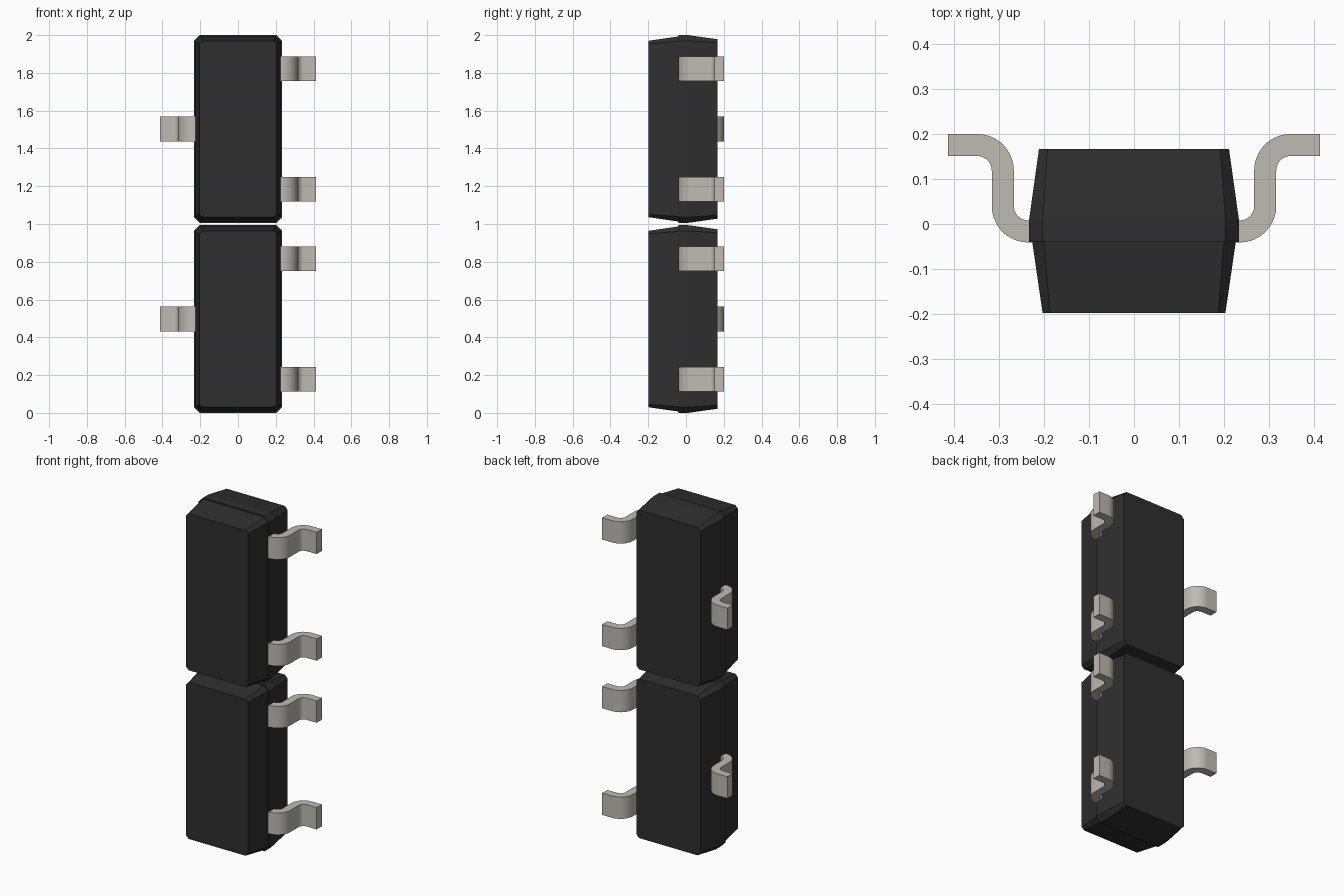
import bpy, bmesh, math

if "Cube" in bpy.data.objects:
    bpy.data.objects.remove(bpy.data.objects["Cube"], do_unlink=True)


def material(name, color, rough):
    m = bpy.data.materials.new(name)
    m.use_nodes = True
    m.diffuse_color = (*color, 1)
    bsdf = m.node_tree.nodes["Principled BSDF"]
    bsdf.inputs["Base Color"].default_value = (*color, 1)
    bsdf.inputs["Roughness"].default_value = rough
    return m


BLACK = material("black_plastic", (0.028, 0.028, 0.028), 0.6)
METAL = material("pale_metal", (0.52, 0.495, 0.445), 0.5)


def loft(name, rings, mat):
    """Skin matching closed rings and cap both ends."""
    bm = bmesh.new()
    loops = [[bm.verts.new(p) for p in ring] for ring in rings]
    n = len(loops[0])
    for a, b in zip(loops, loops[1:]):
        for i in range(n):
            j = (i + 1) % n
            bm.faces.new((a[i], a[j], b[j], b[i]))
    bm.faces.new(loops[0])
    bm.faces.new(loops[-1])
    bmesh.ops.recalc_face_normals(bm, faces=bm.faces)
    mesh = bpy.data.meshes.new(name)
    bm.to_mesh(mesh)
    bm.free()
    mesh.materials.append(mat)
    ob = bpy.data.objects.new(name, mesh)
    bpy.context.collection.objects.link(ob)
    return ob


def body_ring(y, inset, cut, zc):
    """Rectangle with cut corners, facing along y."""
    w, h = 0.233 - inset, 0.497 - inset
    pts = [(w, h - cut), (w - cut, h), (cut - w, h), (-w, h - cut),
           (-w, cut - h), (cut - w, -h), (w - cut, -h), (w, cut - h)]
    return [(x, y, zc + z) for x, z in pts]


# y, inset, corner cut: tapered front, ledge, straight band, tapered back
BODY = [(-0.198, 0.030, 0.016), (-0.04, 0.007, 0.026), (-0.04, 0.0, 0.03),
        (0.01, 0.0, 0.03), (0.167, 0.022, 0.019)]


def arc(cx, cy, r, a0, a1, steps=10):
    return [(cx + r * math.cos(math.radians(a0 + (a1 - a0) * i / steps)),
             cy + r * math.sin(math.radians(a0 + (a1 - a0) * i / steps)))
            for i in range(steps + 1)]


# S-shaped lead outline: two concentric bends joined by a straight leg
R_OUT, R_IN = 0.081, 0.032
LEAD = ([(0.215, -0.041)] + arc(0.235, 0.04, R_OUT, -90, 0)
        + arc(0.348, 0.119, R_IN, 180, 90)
        + [(0.413, 0.151), (0.413, 0.2)]
        + arc(0.348, 0.119, R_OUT, 90, 180)
        + arc(0.235, 0.04, R_IN, 0, -90) + [(0.215, 0.008)])


def lead(name, side, zc):
    rings = [[(side * x, y, zc + dz) for x, y in LEAD] for dz in (-0.065, 0.065)]
    ob = loft(name, rings, METAL)
    bpy.ops.object.select_all(action='DESELECT')
    ob.select_set(True)
    bpy.context.view_layer.objects.active = ob
    bpy.ops.object.shade_smooth_by_angle(angle=math.radians(30))


# Two stacked packages, each with two leads on its left and one on its right
for label, zc in (("lower", 0.497), ("upper", 1.503)):
    loft(label + "_body", [body_ring(y, i, c, zc) for y, i, c in BODY], BLACK)
    lead(label + "_left_lead_top", 1, zc + 0.318)
    lead(label + "_left_lead_bottom", 1, zc - 0.318)
    lead(label + "_right_lead", -1, zc)
